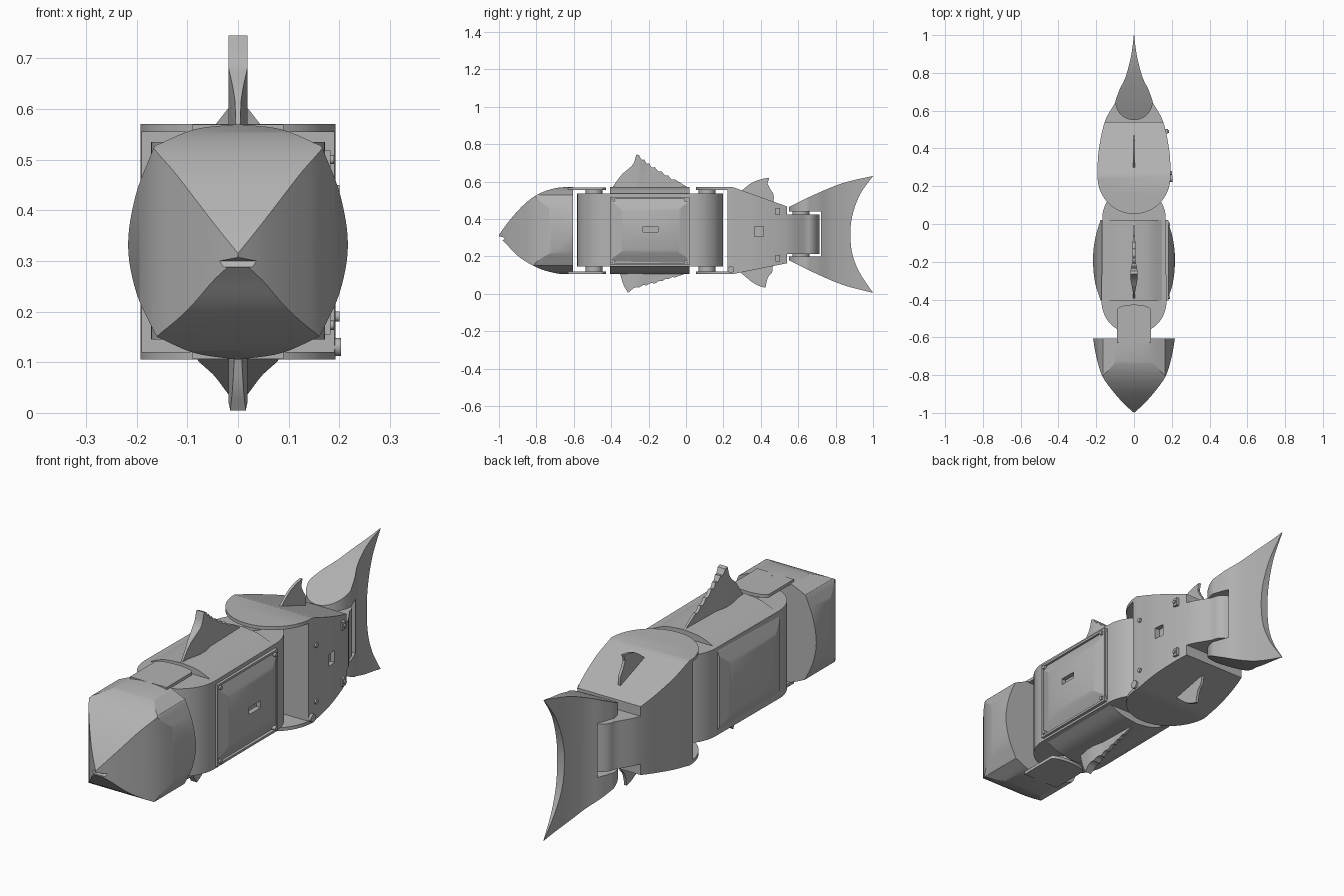
import bpy, bmesh, math
from mathutils import Vector

if "Cube" in bpy.data.objects:
    bpy.data.objects.remove(bpy.data.objects["Cube"])

grey = bpy.data.materials.new("plain grey")
grey.use_nodes = True
COLOUR = (0.45, 0.45, 0.45, 1)
grey.diffuse_color = COLOUR
grey.node_tree.nodes["Principled BSDF"].inputs["Base Color"].default_value = COLOUR


def prism(name, pts, axis, lo, hi):
    """Extrude a 2D outline along one axis."""
    def place(p, d):
        return {"x": (d, p[0], p[1]), "y": (p[0], d, p[1]), "z": (p[0], p[1], d)}[axis]
    bm = bmesh.new()
    ends = [[bm.verts.new(place(p, d)) for p in pts] for d in (lo, hi)]
    for loop in ends:
        bm.faces.new(loop)
    for i in range(len(pts)):
        j = (i + 1) % len(pts)
        bm.faces.new((ends[0][i], ends[0][j], ends[1][j], ends[1][i]))
    bmesh.ops.recalc_face_normals(bm, faces=bm.faces)
    mesh = bpy.data.meshes.new(name)
    bm.to_mesh(mesh)
    bm.free()
    mesh.materials.append(grey)
    ob = bpy.data.objects.new(name, mesh)
    bpy.context.collection.objects.link(ob)
    return ob


def select(ob):
    bpy.ops.object.select_all(action="DESELECT")
    ob.select_set(True)
    bpy.context.view_layer.objects.active = ob


def combine(ob, tool, how="INTERSECT"):
    """Apply a boolean and drop the tool."""
    select(ob)
    mod = ob.modifiers.new("cut", "BOOLEAN")
    mod.operation, mod.solver, mod.object = how, "EXACT", tool
    bpy.ops.object.modifier_apply(modifier=mod.name)
    bpy.data.objects.remove(tool)
    return ob


def smooth(ob, angle=25):
    select(ob)
    bpy.ops.object.shade_smooth_by_angle(angle=math.radians(angle))


def spline(pts, n=6):
    """Sample a smooth curve through the points."""
    v = [Vector(p) for p in pts]
    v = [2 * v[0] - v[1]] + v + [2 * v[-1] - v[-2]]
    out = []
    for a, b, c, d in zip(v, v[1:], v[2:], v[3:]):
        for k in range(n):
            t = k / n
            out.append(0.5 * (2 * b + (c - a) * t + (2 * a - 5 * b + 4 * c - d) * t * t
                              + (3 * b - a - 3 * c + d) * t ** 3))
    return [tuple(p) for p in out] + [tuple(pts[-1])]


def arc(cx, cy, rx, ry, start, end, n=24):
    return [(cx + rx * math.cos(math.radians(start + (end - start) * i / n)),
             cy + ry * math.sin(math.radians(start + (end - start) * i / n)))
            for i in range(n + 1)]


def mirrored(right):
    """Close a right-hand outline with its mirror image."""
    return right + [(-x, y) for x, y in reversed(right) if abs(x) > 1e-4]


def disc(name, x, y, z, r, depth, axis="z"):
    c, d = ((x, y), z) if axis == "z" else ((y, z), x)
    ob = prism(name, arc(c[0], c[1], r, r, 0, 345, 23), axis, d - depth / 2, d + depth / 2)
    smooth(ob)


def box(name, x0, x1, y0, y1, z0, z1):
    return prism(name, [(x0, y0), (x1, y0), (x1, y1), (x0, y1)], "z", z0, z1)


# Bulged four-sided cross-section shared by head and body
section = mirrored(spline([(0, 0.105), (0.085, 0.118), (0.16, 0.15)])
                   + spline([(0.163, 0.155), (0.2, 0.235), (0.217, 0.33), (0.202, 0.43), (0.168, 0.52)])
                   + spline([(0.163, 0.528), (0.085, 0.56), (0, 0.57)]))

# Head: plan, side and front outlines intersected
BACK = -0.605
head = prism("head", section, "y", -1.1, BACK)
plan = mirrored(spline([(0, -1), (0.055, -0.95), (0.12, -0.875), (0.17, -0.8), (0.2, -0.7), (0.217, BACK)])
                + [(0.217, -0.5)])
combine(head, prism("plan", plan, "z", -0.1, 0.8))
side = spline([(-1, 0.315), (-0.945, 0.39), (-0.865, 0.478), (-0.785, 0.535), (-0.695, 0.565), (BACK, 0.572)])
belly = spline([(BACK, 0.103), (-0.68, 0.107), (-0.785, 0.135), (-0.89, 0.195), (-0.96, 0.265), (-0.999, 0.305)])
combine(head, prism("side", side + [(-0.5, 0.58), (-0.5, 0.09)] + belly, "x", -0.4, 0.4))
mouth = prism("mouth", [(-1.05, 0.318), (-0.968, 0.3), (-0.975, 0.288), (-1.05, 0.285)], "x", -0.3, 0.3)
smooth(combine(head, mouth, "DIFFERENCE"))

# Neck brackets, top and bottom
tab = [(-0.09, -0.63), (0.09, -0.63)] + arc(0, -0.455, 0.09, 0.028, 0, 180)
for label, z in (("top", 0.555), ("bottom", 0.106)):
    smooth(prism("neck_bracket_" + label, tab, "z", z, z + 0.014))

# Inner core with rounded ends
core = arc(0, -0.41, 0.172, 0.172, 180, 360) + arc(0, 0.03, 0.168, 0.168, 0, 180)
smooth(prism("body_core", core, "z", 0.145, 0.535))

# Bulged main shell
shell = prism("body_shell", section, "y", -0.405, 0.02)
plan = mirrored(spline([(0.175, -0.41), (0.206, -0.31), (0.217, -0.19), (0.206, -0.08), (0.175, 0.03)], 8))
combine(shell, prism("plan", plan, "z", -0.1, 0.8))
combine(shell, box("slot", 0.195, 0.3, -0.23, -0.15, 0.33, 0.36), "DIFFERENCE")
smooth(shell)

# Side panel rim and bolts
Y0, Y1, Z0, Z1 = -0.405, 0.018, 0.155, 0.518
for z in (Z0, Z1 - 0.01):
    box("panel_rim", 0.16, 0.183, Y0, Y1, z, z + 0.01)
for y in (Y0, Y1 - 0.01):
    box("panel_rim", 0.16, 0.183, y, y + 0.01, Z0, Z1)
for y in (Y0 + 0.018, Y1 - 0.018):
    for z in (Z0 + 0.018, Z1 - 0.018):
        disc("panel_bolt", 0.18, y, z, 0.009, 0.02, "x")

# Rear body: oval clevis plates, tapered block and tail link in one
right = spline([(0.193, 0.25), (0.188, 0.38), (0.155, 0.54), (0.098, 0.645)]) \
    + arc(0, 0.645, 0.097, 0.068, 0, 90, 12)[1:]
plan = arc(0, 0.25, 0.193, 0.197, 270, 360)[:-1] + right
rear = prism("rear_body", mirrored(plan), "z", -0.1, 0.8)
upper = [(0, 0.57), (0.25, 0.57), (0.54, 0.467), (0.54, 0.424), (0.8, 0.424)]
lower = [(0.8, 0.212), (0.54, 0.212), (0.54, 0.163), (0.25, 0.105), (0, 0.105)]
gap = [(0, 0.12), (0.222, 0.12), (0.222, 0.555), (0, 0.555)]
combine(rear, prism("side", upper + lower + gap, "x", -0.4, 0.4))
combine(rear, box("port", 0.165, 0.3, 0.367, 0.415, 0.307, 0.36), "DIFFERENCE")
smooth(rear)

# Mounting bosses on the rear body
for z in (0.19, 0.44):
    box("square_boss", 0.15, 0.18, 0.478, 0.502, z - 0.018, z + 0.018)
    disc("boss_pin", 0.174, 0.49, z, 0.008, 0.025, "x")
    disc("round_boss", 0.19, 0.27, z, 0.01, 0.02, "x")
disc("lower_lug", 0.188, 0.24, 0.13, 0.018, 0.03, "x")

# Pivot discs at the three joints
for joint, y, zs in (("neck", -0.492, (0.545, 0.132)), ("waist", 0.112, (0.545, 0.132)),
                     ("tail", 0.615, (0.432, 0.206))):
    for z in zs:
        disc(joint + "_pivot", 0, y, z, 0.045, 0.028)

# Tail fin: teardrop plan cut to a crescent with a bracket notch
taper = spline([(0.099, 0.65), (0.077, 0.71), (0.046, 0.775), (0.022, 0.86), (0.009, 0.93), (0.001, 1)])
tail = prism("tail_fin", mirrored(arc(0, 0.65, 0.099, 0.1, 270, 360)[:-1] + taper), "z", -0.1, 0.8)
top_edge = spline([(0.54, 0.458), (0.68, 0.527), (0.84, 0.592), (1, 0.63)])
crescent = spline([(1, 0.63), (0.93, 0.53), (0.89, 0.42), (0.879, 0.32), (0.89, 0.21), (0.93, 0.11), (1, 0.005)])
low_edge = spline([(1, 0.005), (0.84, 0.047), (0.68, 0.115), (0.54, 0.185)])
notch = [(0.54, 0.2), (0.722, 0.2), (0.722, 0.44), (0.54, 0.44)]
combine(tail, prism("side", top_edge + crescent[1:] + low_edge[1:] + notch, "x", -0.3, 0.3))
smooth(tail)


def fin(name, outline, widths):
    """Thin fin whose thickness varies along its length."""
    ob = prism(name, outline, "x", -0.05, 0.05)
    smooth(combine(ob, prism("plan", mirrored(widths), "z", -0.2, 0.9)))


# Scalloped trailing edge between two points
def scallops(a, b, count, depth):
    a, b = Vector(a), Vector(b)
    steps = count * 4
    return [tuple(a.lerp(b, i / steps) - Vector((0, depth * math.sin(math.pi * (i % 4) / 4))))
            for i in range(steps + 1)]


thick = [(0.003, -0.42), (0.006, -0.36), (0.019, -0.29), (0.019, -0.25), (0.009, -0.2), (0.004, 0.03)]
fin("front_top_fin", spline([(-0.4, 0.56), (-0.345, 0.635), (-0.285, 0.69), (-0.265, 0.745)])
    + scallops((-0.25, 0.74), (-0.17, 0.677), 3, 0.012) + scallops((-0.165, 0.675), (-0.06, 0.612), 3, 0.01)
    + [(0.015, 0.565), (0.015, 0.53), (-0.4, 0.53)], thick)
fin("front_belly_fin", spline([(-0.355, 0.115), (-0.335, 0.05), (-0.31, 0.005)])
    + scallops((-0.29, 0.022), (-0.17, 0.055), 3, -0.007) + scallops((-0.16, 0.058), (-0.06, 0.087), 3, -0.006)
    + [(-0.01, 0.105), (-0.01, 0.14), (-0.355, 0.14)], thick)
thin = [(0.004, 0.2), (0.006, 0.4), (0.006, 0.5)]
fin("rear_top_fin", spline([(0.295, 0.55), (0.35, 0.592), (0.4, 0.612), (0.445, 0.62)])
    + spline([(0.436, 0.59), (0.45, 0.56), (0.468, 0.53), (0.468, 0.48)], 4) + [(0.3, 0.48)], thin)
fin("rear_belly_fin", spline([(0.29, 0.115), (0.35, 0.065), (0.39, 0.042), (0.425, 0.032)])
    + spline([(0.43, 0.06), (0.44, 0.09), (0.46, 0.115), (0.465, 0.16)], 4) + [(0.3, 0.16)], thin)
